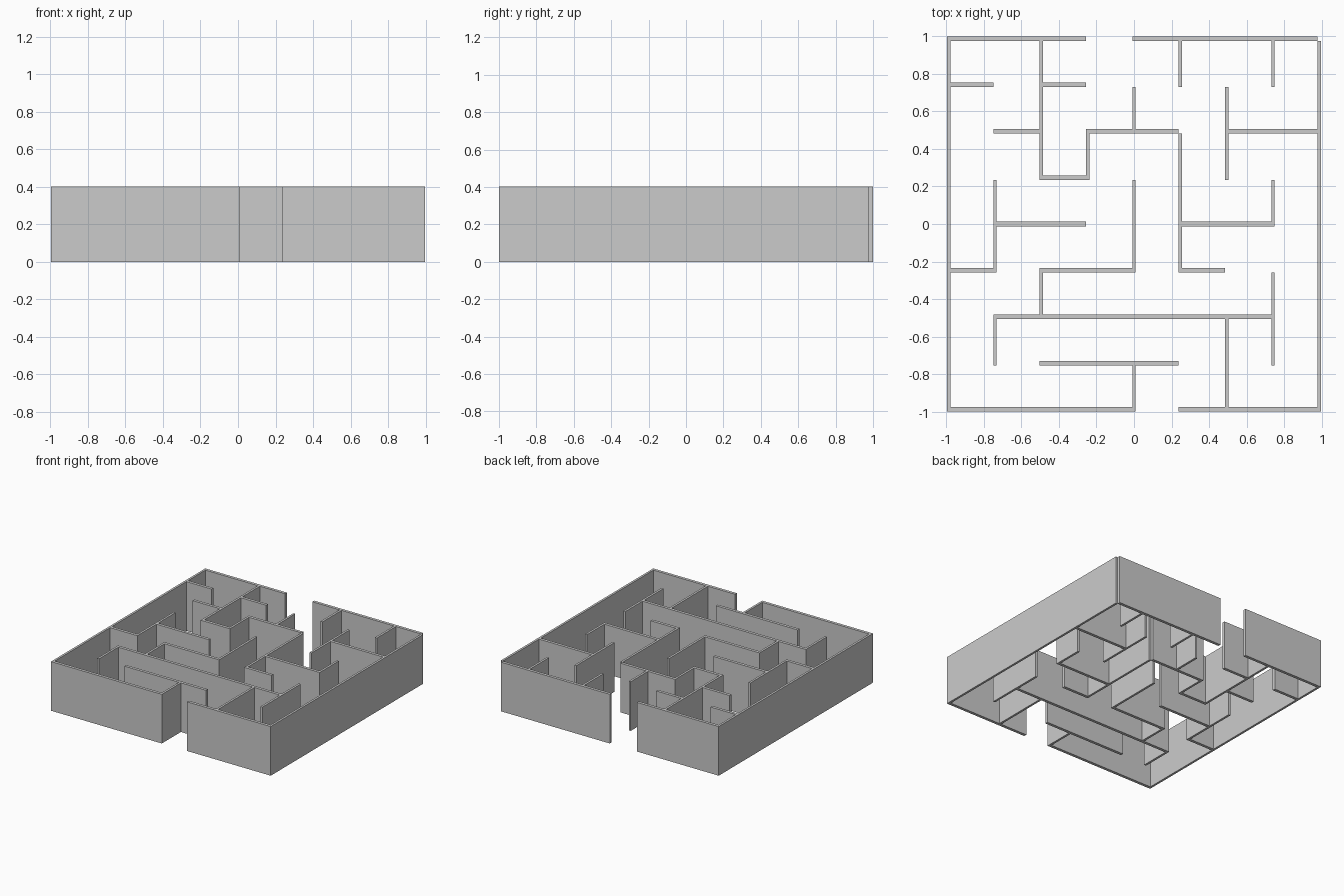
import bpy
import bmesh
from mathutils import Vector

if "Cube" in bpy.data.objects:
    bpy.data.objects.remove(bpy.data.objects["Cube"])

CELL = 0.247           # lattice spacing, 8 x 8 cells
TX, TY = 0.018, 0.024  # thickness of walls running along y / along x
X0, Y0 = -(8 * CELL + TX) / 2, -(8 * CELL + TY) / 2
HEIGHT = 0.403


def add_walls(name, boxes):
    """One object holding a box for each (xmin, ymin, xmax, ymax)."""
    bm = bmesh.new()
    for xa, ya, xb, yb in boxes:
        verts = bmesh.ops.create_cube(bm, size=1.0)["verts"]
        bmesh.ops.scale(bm, vec=Vector((xb - xa, yb - ya, HEIGHT)), verts=verts)
        bmesh.ops.translate(
            bm, vec=Vector(((xa + xb) / 2, (ya + yb) / 2, HEIGHT / 2)), verts=verts)
    mesh = bpy.data.meshes.new(name)
    bm.to_mesh(mesh)
    bm.free()
    bpy.context.collection.objects.link(bpy.data.objects.new(name, mesh))


def along_x(row, start, end):
    y = Y0 + row * CELL
    return X0 + start * CELL, y, X0 + end * CELL, y + TY


def along_y(col, start, end):
    x = X0 + col * CELL
    return x, Y0 + start * CELL, x + TX, Y0 + end * CELL


# Outer walls, with an opening at front and back
add_walls("front_wall", [along_x(0, 0, 4), along_x(0, 5, 8)])
add_walls("back_wall", [along_x(8, 0, 3), along_x(8, 4, 8)])
add_walls("left_wall", [along_y(0, 0, 8)])
add_walls("right_wall", [along_y(8, 0, 8)])

# Inner walls: lattice line -> spans in cells
ROWS = {
    1: [(2, 5)],
    2: [(1, 7)],
    3: [(0, 1), (2, 4), (5, 6)],
    4: [(1, 3), (5, 7)],
    5: [(2, 3)],
    6: [(1, 2), (3, 5), (6, 8)],
    7: [(0, 1), (2, 3)],
}
COLUMNS = {
    1: [(1, 2), (3, 5)],
    2: [(2, 3), (5, 8)],
    3: [(5, 6)],
    4: [(0, 1), (3, 5), (6, 7)],
    5: [(3, 6), (7, 8)],
    6: [(0, 2), (5, 7)],
    7: [(1, 3), (4, 5), (7, 8)],
}
for row, spans in ROWS.items():
    add_walls(f"inner_row_{row}", [along_x(row, a, b) for a, b in spans])
for col, spans in COLUMNS.items():
    add_walls(f"inner_column_{col}", [along_y(col, a, b) for a, b in spans])
